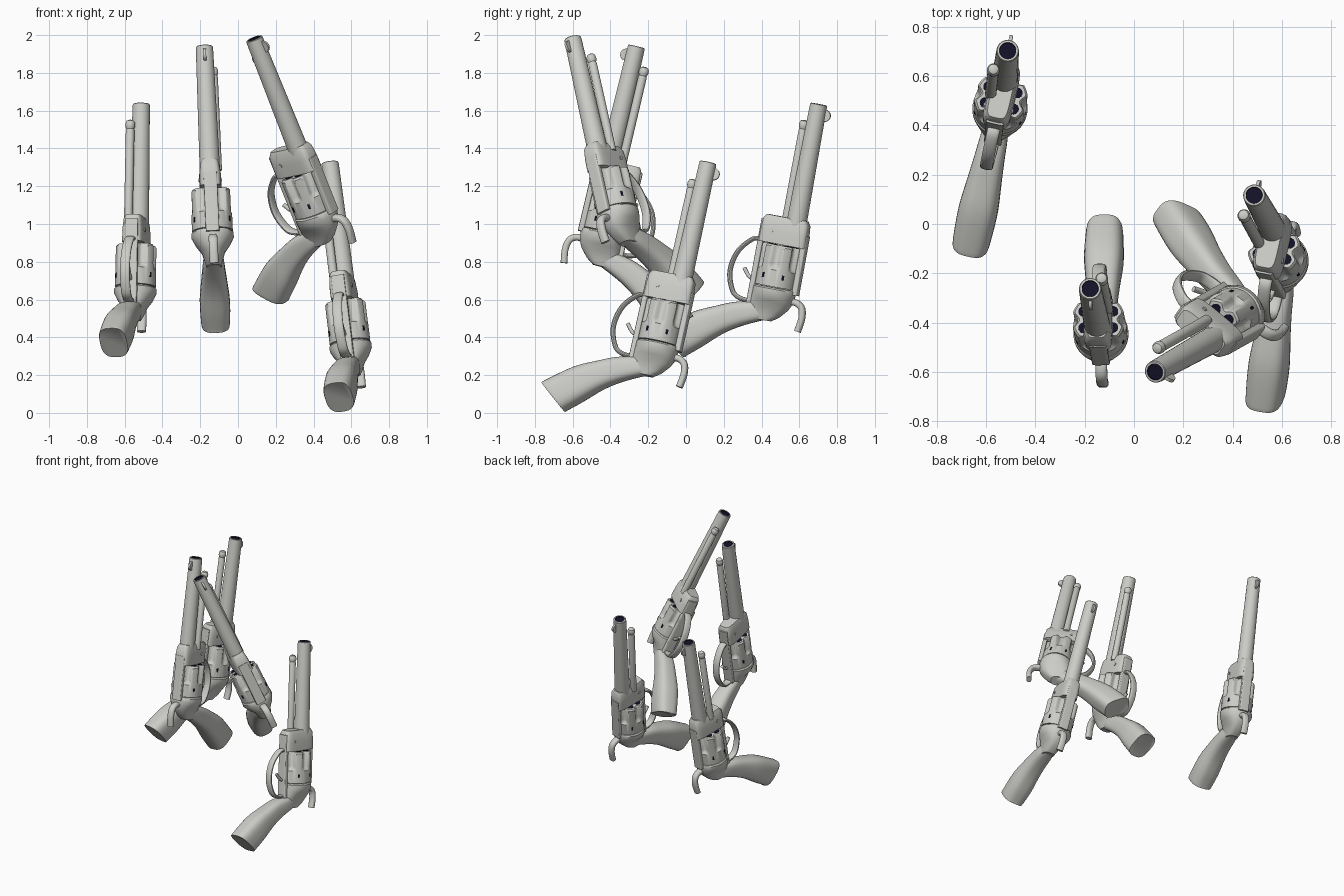
import bpy, bmesh, math
from mathutils import Vector, Matrix

if "Cube" in bpy.data.objects:
    bpy.data.objects.remove(bpy.data.objects["Cube"])


def material(name, rgb):
    m = bpy.data.materials.new(name)
    m.diffuse_color = (*rgb, 1)
    m.use_nodes = True
    m.node_tree.nodes["Principled BSDF"].inputs["Base Color"].default_value = m.diffuse_color
    return m


GREY = material("pale_grey", (0.60, 0.60, 0.57))
DARK = material("dark_navy", (0.006, 0.006, 0.02))

# Local frame: z = muzzle direction, y = sight side, x = flank; origin at the muzzle
parts = []


def mesh_from(bm, name, mat=GREY):
    bmesh.ops.recalc_face_normals(bm, faces=bm.faces[:])
    me = bpy.data.meshes.new(name)
    bm.to_mesh(me)
    bm.free()
    me.materials.append(mat)
    parts.append((name, me))
    return me


def loft(name, rings, mat=GREY):
    bm = bmesh.new()
    vs = [[bm.verts.new(p) for p in r] for r in rings]
    n = len(rings[0])
    for a, b in zip(vs, vs[1:]):
        for i in range(n):
            bm.faces.new((a[i], a[(i + 1) % n], b[(i + 1) % n], b[i]))
    bm.faces.new(vs[0])
    bm.faces.new(vs[-1][::-1])
    return mesh_from(bm, name, mat)


def oval(c, a, b, n=32, e=2.0):
    """Superellipse ring round c with half axes a and b."""
    c, a, b, out = Vector(c), Vector(a), Vector(b), []
    for i in range(n):
        t = 2 * math.pi * (i + 0.5) / n
        f = lambda v: math.copysign(abs(v) ** (2 / e), v)
        out.append(c + a * f(math.cos(t)) + b * f(math.sin(t)))
    return out


def slab(hx, y0, y1, z, e=2.0):
    return oval((0, (y0 + y1) / 2, z), (hx, 0, 0), (0, (y1 - y0) / 2, 0), e=e)


def lathe(name, prof, x=0, y=0):
    return loft(name, [oval((x, y, z), (r, 0, 0), (0, r, 0)) for r, z in prof])


def spline(pts, k=6):
    """Catmull-Rom through tuples of any length."""
    p = [pts[0]] + list(pts) + [pts[-1]]
    out = []
    for i in range(1, len(p) - 2):
        for j in range(k):
            t = j / k
            out.append([0.5 * (2 * b + (c - a) * t + (2 * a - 5 * b + 4 * c - d) * t * t
                               + (3 * b - a - 3 * c + d) * t ** 3)
                        for a, b, c, d in zip(*p[i - 1:i + 3])])
    return out + [list(pts[-1])]


def sweep(name, pts, hx, ht, e=2.6):
    """Strap swept along a y-z path."""
    path = spline(pts)
    rings = []
    for i, q in enumerate(path):
        a, b = path[max(i - 1, 0)], path[min(i + 1, len(path) - 1)]
        d = Vector((0, b[0] - a[0], b[1] - a[1])).normalized()
        rings.append(oval((0, *q), (hx, 0, 0), Vector((0, -d.z, d.y)) * ht, 16, e))
    return loft(name, rings)


def boxes(name, items, mat=GREY):
    bm = bmesh.new()
    for m, size in items:
        bmesh.ops.create_cube(bm, size=1, matrix=m @ Matrix.Diagonal((*size, 1)))
    return mesh_from(bm, name, mat)


# barrel, with a dark bore inside the rim
me = lathe("barrel", [(0.054, -0.66), (0.046, -0.02), (0.045, -0.003), (0.042, 0),
                      (0.034, 0), (0.033, -0.006)])
me.materials.append(DARK)
for p in me.polygons:
    if p.center.z > -0.008 and p.center.xy.length < 0.0345:
        p.material_index = 1

# front sight: thin disc standing on the barrel
loft("front_sight", [oval((x, 0.043, -0.055), (0, 0.032, 0), (0, 0, 0.032)) for x in (-0.007, 0.007)])

# ejector tube with a rounded tip
lathe("ejector_rod", [(0.010, -0.098), (0.020, -0.103), (0.026, -0.118), (0.026, -0.132),
                      (0.020, -0.146), (0.023, -0.155), (0.023, -0.66)], -0.042, -0.068)

# frame: front collar, straps, recoil shield
loft("frame_collar", [slab(0.042, -0.165, 0.058, -0.622, 5), slab(0.052, -0.178, 0.072, -0.645, 5),
                      slab(0.058, -0.180, 0.076, -0.70, 5), slab(0.058, -0.180, 0.078, -0.768, 5)])
loft("top_strap", [slab(0.036, 0.048, 0.08, z, 6) for z in (-0.70, -1.02)])
loft("lower_strap", [slab(0.036, -0.186, -0.155, z, 6) for z in (-0.65, -1.10)])
loft("recoil_shield", [slab(0.104, -0.160, 0.060, -0.998), slab(0.112, -0.166, 0.064, -1.006),
                       slab(0.112, -0.166, 0.064, -1.030), slab(0.092, -0.168, 0.058, -1.068, 2.2),
                       slab(0.062, -0.170, 0.040, -1.105, 2.6), slab(0.048, -0.165, 0.000, -1.150, 3),
                       slab(0.040, -0.150, -0.040, -1.178, 3)])

# fluted cylinder
CY, CR = -0.052, 0.108


def flute_ring(z, depth, r=CR):
    out = []
    for i in range(96):
        t = 2 * math.pi * i / 96
        off = (t + math.pi / 6) % (math.pi / 3) - math.pi / 6
        k = max(0, 1 - (off / 0.29) ** 2)
        q = r - depth * k
        out.append((q * math.cos(t), CY + q * math.sin(t), z))
    return out


loft("cylinder", [flute_ring(-0.772, 0.024, 0.100), flute_ring(-0.782, 0.024),
                  flute_ring(-0.875, 0.024), flute_ring(-0.893, 0.016),
                  flute_ring(-0.905, 0), flute_ring(-0.994, 0)])
spots = [math.radians(30 + 60 * k) for k in range(6)]

# chamber mouths and locking notches
bm = bmesh.new()
for a in spots:
    at = Matrix.Translation((0.068 * math.cos(a), CY + 0.068 * math.sin(a), -0.772))
    bmesh.ops.create_cone(bm, cap_ends=True, segments=20, radius1=0.022, radius2=0.022,
                          depth=0.004, matrix=at)
mesh_from(bm, "chamber_mouths", DARK)
boxes("cylinder_notches", [(Matrix.Translation((0, CY, -0.94)) @ Matrix.Rotation(a, 4, 'Z')
                            @ Matrix.Translation((CR, 0, 0)), (0.005, 0.012, 0.026)) for a in spots], DARK)

# axle seen between collar and cylinder, and a side screw on each flank
lathe("cylinder_axle", [(0.03, -0.75), (0.03, -1.0)], 0, CY)
loft("frame_screw", [oval((x, -0.11, -0.70), (0, 0.010, 0), (0, 0, 0.010), 16) for x in (-0.062, 0.062)])

# grip: upper edge, lower edge (y, z) and half width
grip = spline([(-0.10, -1.07, -0.07, -1.175, 0.044), (-0.155, -1.09, -0.13, -1.20, 0.055),
               (-0.25, -1.112, -0.215, -1.243, 0.062), (-0.339, -1.148, -0.295, -1.297, 0.070),
               (-0.465, -1.207, -0.385, -1.378, 0.080), (-0.605, -1.31, -0.458, -1.440, 0.076),
               (-0.616, -1.322, -0.466, -1.450, 0.070)], 4)
loft("grip", [oval((0, (a + c) / 2, (b + d) / 2), (w, 0, 0), (0, (a - c) / 2, (b - d) / 2), 32, 3)
              for a, b, c, d, w in grip])

# trigger guard, trigger and hammer
sweep("trigger_guard", [(-0.165, -0.765), (-0.215, -0.765), (-0.285, -0.845), (-0.308, -0.955),
                        (-0.275, -1.055), (-0.225, -1.088), (-0.15, -1.09)], 0.026, 0.012)
sweep("trigger", [(-0.16, -0.98), (-0.20, -0.965), (-0.235, -0.925)], 0.012, 0.010)
sweep("hammer", [(0.00, -1.08), (0.06, -1.055), (0.108, -1.075), (0.122, -1.13),
                 (0.112, -1.205)], 0.024, 0.018)

# place the four revolvers: muzzle centre, barrel direction, sight direction
poses = [((-0.512, 0.703, 1.635), (0.02, 0.183, 0.983), (0.22, 0.96, -0.18)),
         ((-0.178, -0.262, 1.94), (-0.043, 0.228, 0.971), (0, -0.97, 0.23)),
         ((0.085, -0.60, 1.982), (-0.362, -0.203, 0.909), (0.765, -0.63, 0.15)),
         ((0.487, 0.117, 1.325), (-0.118, 0.216, 0.970), (0.215, 0.955, -0.19))]
for g, (pos, d, u) in enumerate(poses):
    z = Vector(d).normalized()
    y = Vector(u)
    y = (y - z * y.dot(z)).normalized()
    x = y.cross(z)
    mat = Matrix((x, y, z)).transposed().to_4x4()
    mat.translation = pos
    for name, me in parts:
        ob = bpy.data.objects.new(f"{name}_{g + 1}", me)
        bpy.context.collection.objects.link(ob)
        ob.matrix_world = mat
        if g == 0:
            bpy.ops.object.select_all(action='DESELECT')
            ob.select_set(True)
            bpy.context.view_layer.objects.active = ob
            bpy.ops.object.shade_smooth_by_angle(angle=math.radians(35))
